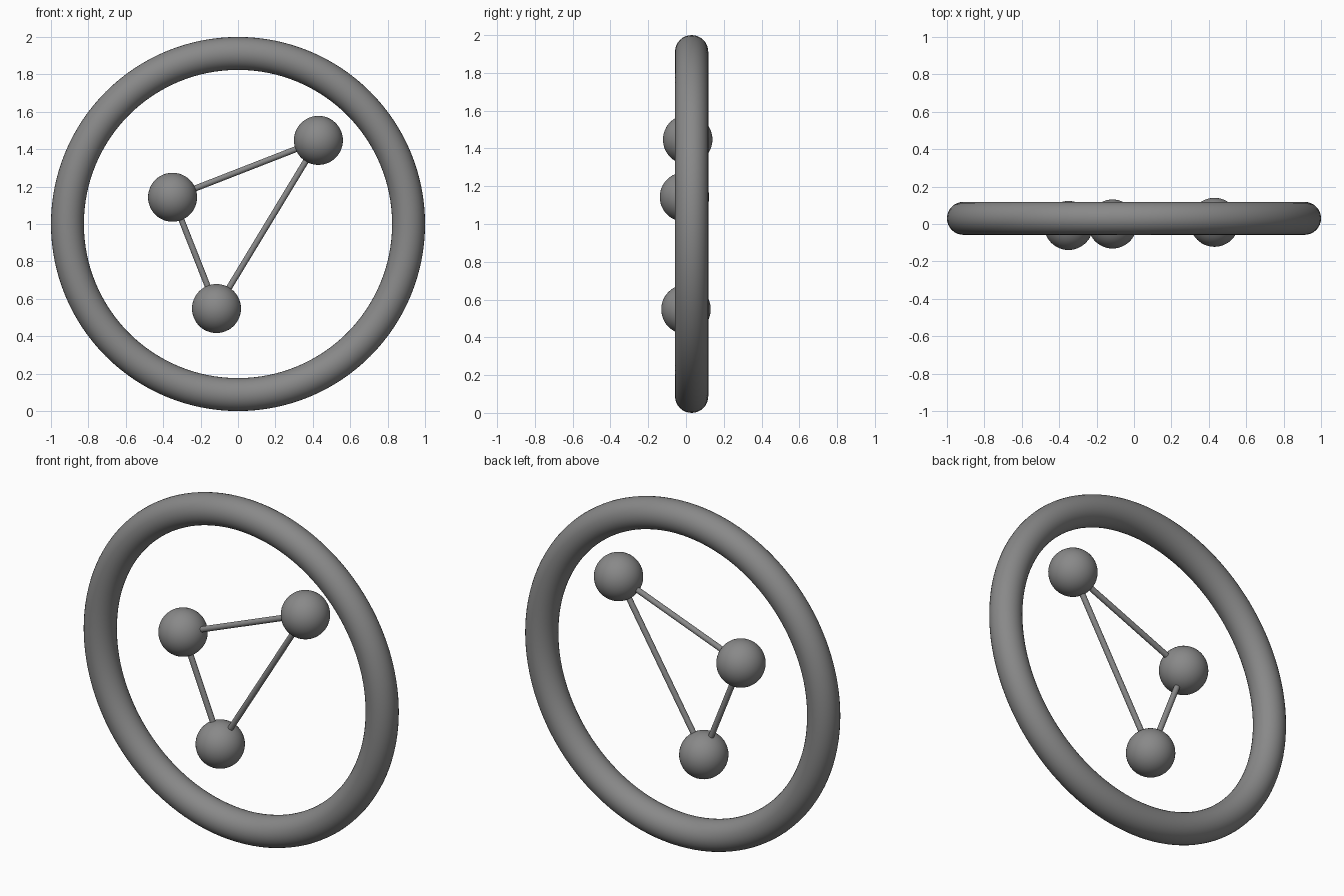
import bpy
from mathutils import Vector

if "Cube" in bpy.data.objects:
    bpy.data.objects.remove(bpy.data.objects["Cube"])

grey = bpy.data.materials.new("mid_grey")
grey.diffuse_color = (0.25, 0.25, 0.25, 1)
grey.use_nodes = True
grey.node_tree.nodes["Principled BSDF"].inputs["Base Color"].default_value = grey.diffuse_color


def finish(name):
    """Name, colour and smooth the newly added part."""
    ob = bpy.context.object
    ob.name = name
    ob.data.materials.append(grey)
    bpy.ops.object.shade_smooth_by_angle()


def rod(name, a, b, radius=0.016):
    """Thin cylinder joining two points."""
    d = b - a
    bpy.ops.mesh.primitive_cylinder_add(
        vertices=24, radius=radius, depth=d.length, location=(a + b) / 2,
        rotation=d.to_track_quat('Z', 'Y').to_euler())
    finish(name)


# Upright outer ring
bpy.ops.mesh.primitive_torus_add(
    major_radius=0.912, minor_radius=0.088, major_segments=128, minor_segments=32,
    location=(0, 0.03, 1), rotation=(1.5707963, 0, 0))
finish("outer_ring")

# Three balls inside the ring
balls = {
    "left": Vector((-0.35, -0.008, 1.143)),
    "right": Vector((0.43, 0.009, 1.447)),
    "lower": Vector((-0.115, 0.0, 0.548)),
}
for side, p in balls.items():
    bpy.ops.mesh.primitive_uv_sphere_add(segments=48, ring_count=24, radius=0.131, location=p)
    finish(side + "_ball")

# Rods linking the balls in a triangle
for a, b in (("left", "right"), ("right", "lower"), ("lower", "left")):
    rod(f"{a}_to_{b}_rod", balls[a], balls[b])
